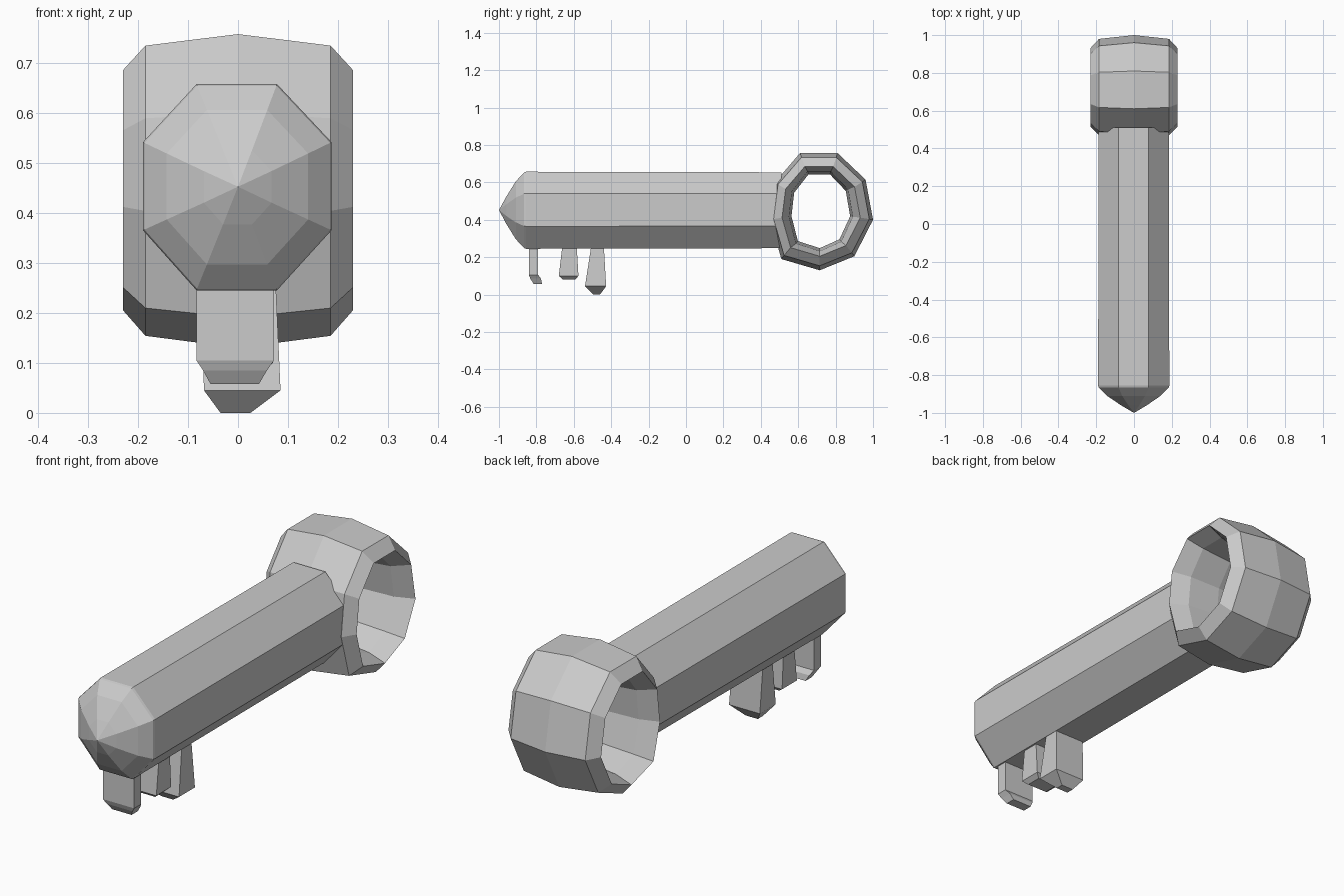
import bpy, bmesh

if "Cube" in bpy.data.objects:
    bpy.data.objects.remove(bpy.data.objects["Cube"])


def loft(name, rings, closed=False):
    """Bridge equal-length vertex rings; cap the ends or close the loop."""
    bm = bmesh.new()
    vs = [[bm.verts.new(p) for p in ring] for ring in rings]
    n = len(vs[0])
    pairs = list(zip(vs, vs[1:]))
    if closed:
        pairs.append((vs[-1], vs[0]))
    else:
        bm.faces.new(vs[0])
        bm.faces.new(vs[-1])
    for a, b in pairs:
        for i in range(n):
            j = (i + 1) % n
            bm.faces.new((a[i], a[j], b[j], b[i]))
    bmesh.ops.remove_doubles(bm, verts=bm.verts, dist=0.0005)
    bmesh.ops.recalc_face_normals(bm, faces=bm.faces)
    me = bpy.data.meshes.new(name)
    bm.to_mesh(me)
    bm.free()
    ob = bpy.data.objects.new(name, me)
    bpy.context.collection.objects.link(ob)
    return ob


# Octagonal shaft with rounded pointed tip
octagon = [(0.078, 0.206), (0.187, 0.09), (0.187, -0.086), (0.078, -0.206),
           (-0.083, -0.206), (-0.19, -0.086), (-0.19, 0.09), (-0.083, 0.206)]
stations = [(-0.96, 0.36), (-0.91, 0.75), (-0.865, 0.985), (-0.855, 1.0), (0.51, 0.985)]
rings = [[(x * s, y, 0.451 + z * s) for x, z in octagon] for y, s in stations]
shaft = loft("shaft", rings)
bm = bmesh.new()
bm.from_mesh(shaft.data)
front = min(bm.faces, key=lambda f: f.calc_center_median().y)
tip = bmesh.ops.poke(bm, faces=[front])["verts"][0]
tip.co = (0, -1.0, 0.452)
bm.to_mesh(shaft.data)
bm.free()

# Nine-sided bow ring, wide along x with bevelled rims
outline = [(0.61, 0.757), (0.81, 0.757), (0.96, 0.615), (1.0, 0.40), (0.90, 0.205),
           (0.715, 0.13), (0.51, 0.19), (0.45, 0.40), (0.475, 0.60)]
section = [(0, 1, 1), (0.185, 0.93, 0.925), (0.23, 0.76, 0.765), (0.15, 0.62, 0.68),
           (0, 0.57, 0.63), (-0.15, 0.62, 0.68), (-0.23, 0.76, 0.765), (-0.185, 0.93, 0.925)]
cy, cz = 0.715, 0.45
loft("bow_ring", [[(x, cy + (y - cy) * sy, cz + (z - cz) * sz) for y, z in outline]
                  for x, sy, sz in section], closed=True)


# Teeth: levels of (z, y0, y1, x0, x1)
def tooth(name, levels):
    loft(name, [[(x0, y0, z), (x1, y0, z), (x1, y1, z), (x0, y1, z)]
                for z, y0, y1, x0, x1 in levels])


tooth("front_tooth", [(0.27, -0.84, -0.79, -0.083, 0.072),
                      (0.105, -0.84, -0.79, -0.083, 0.072),
                      (0.085, -0.832, -0.775, -0.07, 0.058),
                      (0.058, -0.815, -0.77, -0.055, 0.042)])
tooth("middle_tooth", [(0.27, -0.66, -0.585, -0.075, 0.07),
                       (0.10, -0.68, -0.575, -0.075, 0.07),
                       (0.082, -0.66, -0.59, -0.05, 0.05)])
tooth("rear_tooth", [(0.27, -0.505, -0.44, -0.075, 0.075),
                     (0.045, -0.54, -0.427, -0.068, 0.085),
                     (0.0, -0.495, -0.46, -0.035, 0.025)])
